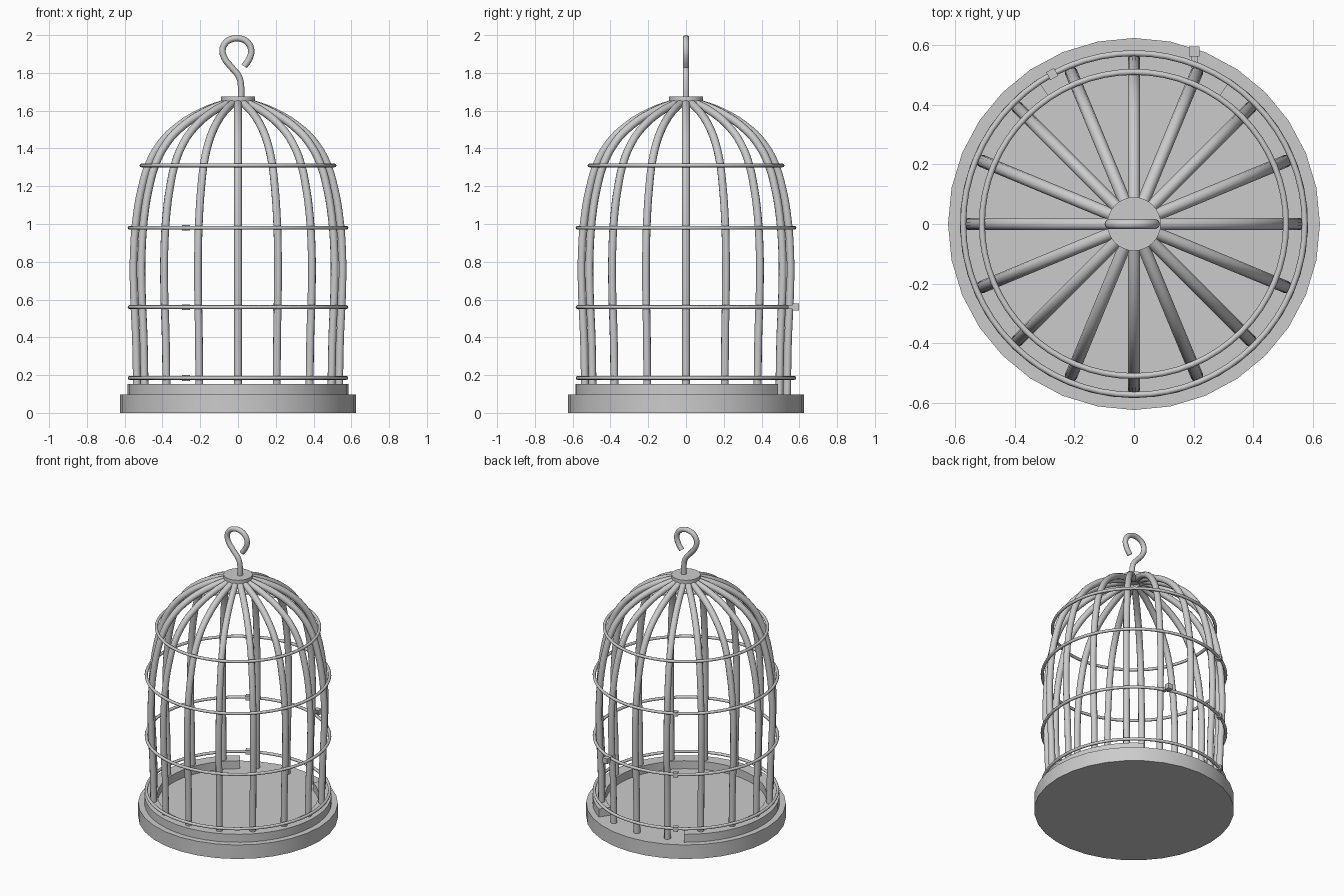
import bpy, bmesh
from math import sin, cos, radians, pi
from mathutils import Vector

if "Cube" in bpy.data.objects:
    bpy.data.objects.remove(bpy.data.objects["Cube"])


def link(name, mesh, angle=35):
    ob = bpy.data.objects.new(name, mesh)
    bpy.context.scene.collection.objects.link(ob)
    bpy.ops.object.select_all(action='DESELECT')
    ob.select_set(True)
    bpy.context.view_layer.objects.active = ob
    if angle:
        bpy.ops.object.shade_smooth_by_angle(angle=radians(angle))
    return ob


def disc(name, r, z0, z1, sides):
    bm = bmesh.new()
    bmesh.ops.create_cone(bm, cap_ends=True, segments=sides, radius1=r, radius2=r, depth=z1 - z0)
    bmesh.ops.translate(bm, vec=(0, 0, (z0 + z1) / 2), verts=bm.verts)
    me = bpy.data.meshes.new(name)
    bm.to_mesh(me)
    bm.free()
    return link(name, me)


def tube_mesh(name, pts, r, res=3):
    """Round tube along a smooth path, as a mesh."""
    cu = bpy.data.curves.new(name, 'CURVE')
    cu.dimensions = '3D'
    cu.bevel_depth, cu.bevel_resolution, cu.use_fill_caps = r, res, True
    cu.resolution_u = 4
    sp = cu.splines.new('BEZIER')
    sp.bezier_points.add(len(pts) - 1)
    for bp, p in zip(sp.bezier_points, pts):
        bp.co = p
        bp.handle_left_type = bp.handle_right_type = 'AUTO'
    ob = bpy.data.objects.new(name + "_path", cu)
    bpy.context.scene.collection.objects.link(ob)
    bpy.context.view_layer.update()
    me = bpy.data.meshes.new_from_object(ob.evaluated_get(bpy.context.evaluated_depsgraph_get()))
    bpy.data.objects.remove(ob)
    return me


def box(name, loc, size, az):
    bpy.ops.mesh.primitive_cube_add(size=1, location=loc, rotation=(0, 0, az))
    ob = bpy.context.object
    ob.name, ob.scale = name, size
    return ob


# base plate
disc("base_plate", 0.625, 0, 0.097, 32)

# raised rim, open at the back where the door is
bm = bmesh.new()
section = [(0.505, 0.09), (0.585, 0.09), (0.585, 0.152), (0.505, 0.152)]
a0, a1, n = radians(123.75), radians(360 + 56.25), 40
loops = []
for i in range(n + 1):
    a = a0 + (a1 - a0) * i / n
    loops.append([bm.verts.new((r * cos(a), r * sin(a), z)) for r, z in section])
for p, q in zip(loops, loops[1:]):
    for j in range(4):
        k = (j + 1) % 4
        bm.faces.new((p[j], p[k], q[k], q[j]))
bm.faces.new(loops[0])
bm.faces.new(loops[-1][::-1])
bmesh.ops.recalc_face_normals(bm, faces=bm.faces)
rim_mesh = bpy.data.meshes.new("base_rim")
bm.to_mesh(rim_mesh)
bm.free()
link("base_rim", rim_mesh)

# sixteen domed bars
profile = [(0.535, 0.095), (0.541, 0.4), (0.552, 0.65), (0.552, 0.85), (0.536, 1.05),
           (0.508, 1.2), (0.475, 1.31), (0.422, 1.41), (0.34, 1.5), (0.2, 1.59), (0.04, 1.65)]
bar = tube_mesh("bar", [(r, 0, z) for r, z in profile], 0.021)
for i in range(16):
    ob = link(f"bar_{i + 1}", bar, 50 if i == 0 else 0)
    ob.rotation_euler.z = i * pi / 8

# horizontal hoops
for i, (r, z) in enumerate([(0.574, 0.185), (0.574, 0.56), (0.574, 0.98), (0.511, 1.31)]):
    bpy.ops.mesh.primitive_torus_add(location=(0, 0, z), major_radius=r, minor_radius=0.01,
                                     major_segments=64, minor_segments=8)
    bpy.context.object.name = f"hoop_{i + 1}"
    bpy.ops.object.shade_smooth_by_angle(angle=radians(50))

# top cap and hanging hook
disc("top_cap", 0.09, 1.65, 1.675, 32)
hook = [(0.016, 1.665), (0.016, 1.73), (0.005, 1.78), (-0.035, 1.83), (-0.07, 1.875), (-0.082, 1.92),
        (-0.065, 1.96), (-0.03, 1.98), (0.01, 1.982), (0.052, 1.96), (0.07, 1.92), (0.06, 1.875), (0.033, 1.835)]
link("hanging_hook", tube_mesh("hanging_hook", [(x, 0, z) for x, z in hook], 0.017), 50)

# door hinges and latch at the back
for i, z in enumerate((0.185, 0.56, 0.98)):
    box(f"door_hinge_{i + 1}", (-0.275, 0.504, z), (0.03, 0.03, 0.03), radians(118.6))
box("door_latch", (0.202, 0.58, 0.56), (0.036, 0.034, 0.036), 0)
box("latch_stem", (0.202, 0.55, 0.56), (0.022, 0.05, 0.022), 0)
